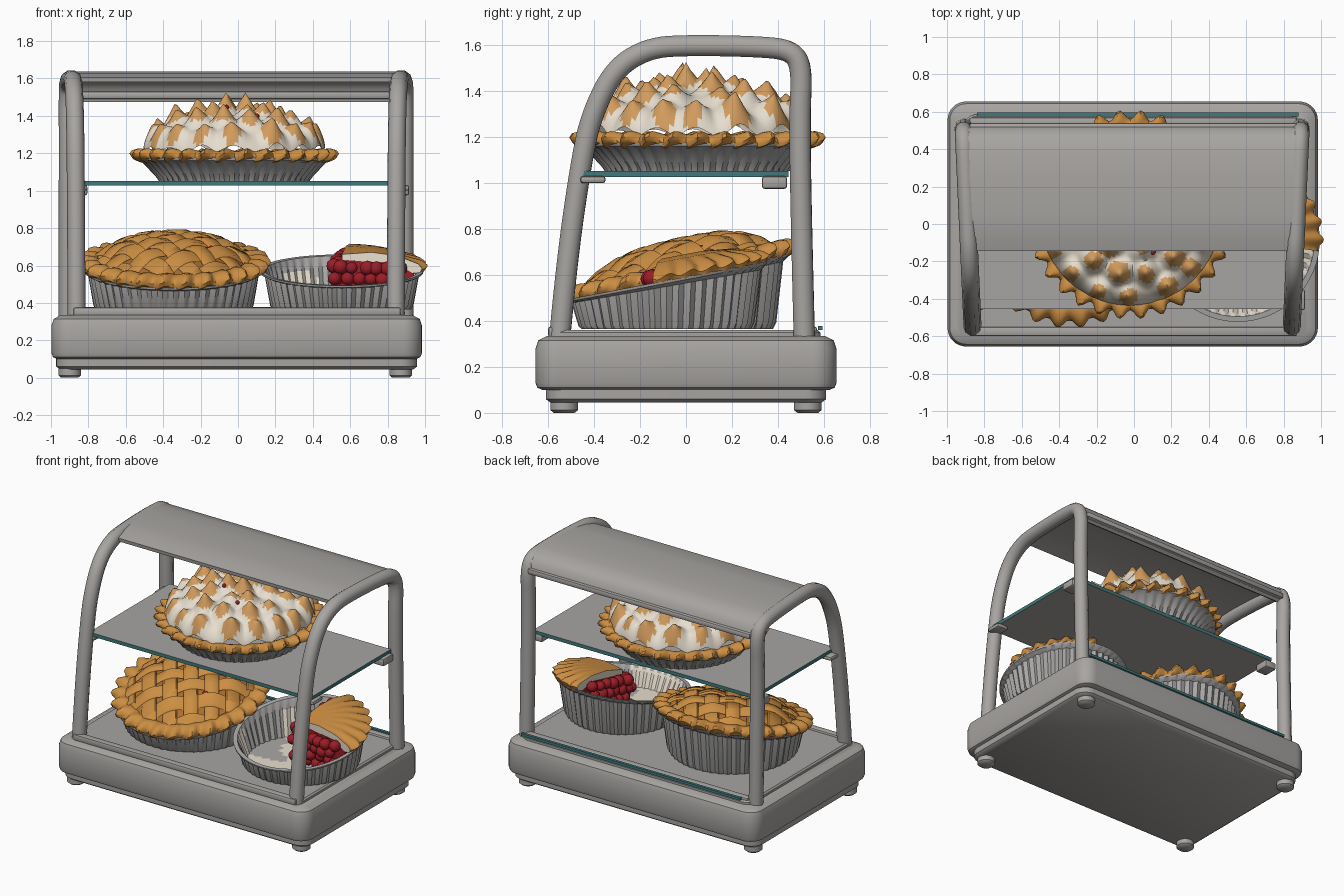
import bpy, bmesh, math, random
from mathutils import Vector, Matrix

random.seed(4)
if "Cube" in bpy.data.objects:
    bpy.data.objects.remove(bpy.data.objects["Cube"])


def material(name, r, g, b):
    m = bpy.data.materials.new(name)
    m.use_nodes = True
    m.diffuse_color = (r, g, b, 1)
    bsdf = m.node_tree.nodes["Principled BSDF"]
    bsdf.inputs["Base Color"].default_value = (r, g, b, 1)
    bsdf.inputs["Roughness"].default_value = 0.6
    return m


METAL = material("grey metal", 0.39, 0.375, 0.36)
FOIL = material("foil tin", 0.40, 0.39, 0.385)
GLASS = material("teal glass edge", 0.05, 0.19, 0.2)
CRUST = material("golden crust", 0.6, 0.27, 0.055)
DARK = material("baked filling", 0.4, 0.15, 0.03)
TOAST = material("toasted meringue", 0.64, 0.33, 0.11)
CREAM = material("cream", 0.8, 0.73, 0.62)
RED = material("cherry red", 0.33, 0.012, 0.02)


def finish(name, bm, mats, angle=40, rule=None):
    bmesh.ops.remove_doubles(bm, verts=bm.verts, dist=0.0005)
    bmesh.ops.recalc_face_normals(bm, faces=bm.faces)
    if rule:
        for f in bm.faces:
            f.material_index = rule(f)
    me = bpy.data.meshes.new(name)
    bm.to_mesh(me)
    bm.free()
    for m in mats:
        me.materials.append(m)
    ob = bpy.data.objects.new(name, me)
    bpy.context.collection.objects.link(ob)
    for o in bpy.context.selected_objects:
        o.select_set(False)
    ob.select_set(True)
    bpy.context.view_layer.objects.active = ob
    bpy.ops.object.shade_smooth_by_angle(angle=math.radians(angle))
    return ob


def skin(bm, rows, wrap_rows=False, wrap_cols=False, caps=False):
    """Join rows of points with quads."""
    vs = [[bm.verts.new(p) for p in row] for row in rows]
    n, m = len(vs), len(vs[0])
    for i in range(n if wrap_rows else n - 1):
        for j in range(m if wrap_cols else m - 1):
            a, b = vs[i], vs[(i + 1) % n]
            k = (j + 1) % m
            bm.faces.new((a[j], a[k], b[k], b[j]))
    if caps:
        bm.faces.new(vs[0])
        bm.faces.new(vs[-1])


def tilt(x, y, z, slope):
    return z + slope * y * min(1, z / 0.2)


def lathe(name, mats, centre, prof, flutes=0, lift=0, slope=0, arc=(0, 360),
          seg=192, closed=False, rule=None):
    """Revolve (radius, height, flute depth) points; heights may lean towards the back."""
    full = arc[1] - arc[0] == 360
    rows = []
    for i in range(seg if full else seg + 1):
        a = math.radians(arc[0] + (arc[1] - arc[0]) * i / seg)
        row = []
        for r, z, amp in prof:
            r2 = r + amp * math.cos(flutes * a)
            x, y = r2 * math.cos(a), r2 * math.sin(a)
            z2 = z + lift * amp * math.sin(flutes * a + 0.8)
            row.append(Vector((x, y, tilt(x, y, z2, slope))) + Vector(centre))
        rows.append(row)
    bm = bmesh.new()
    skin(bm, rows, wrap_rows=full, wrap_cols=closed, caps=closed and not full)
    return finish(name, bm, mats, rule=rule)


def slab(name, mat, hx, hy, radius, layers, centre=(0, 0)):
    """Rounded rectangle stacked through (inset, height) layers."""
    rows = []
    for inset, z in layers:
        row = []
        for k, (sx, sy) in enumerate(((1, 1), (-1, 1), (-1, -1), (1, -1))):
            for s in range(9):
                a = math.pi / 2 * (k + s / 8)
                r = radius - inset
                row.append((centre[0] + sx * (hx - radius) + r * math.cos(a),
                            centre[1] + sy * (hy - radius) + r * math.sin(a), z))
        rows.append(row)
    bm = bmesh.new()
    skin(bm, rows, wrap_cols=True, caps=True)
    return finish(name, bm, [mat])


def box(name, mats, lo, hi, bevel=0, rule=None):
    bm = bmesh.new()
    lo, hi = Vector(lo), Vector(hi)
    bmesh.ops.create_cube(bm, size=1, matrix=Matrix.Translation((lo + hi) / 2) @ Matrix.Diagonal((*(hi - lo), 1)))
    if bevel:
        bmesh.ops.bevel(bm, geom=bm.edges[:], offset=bevel, segments=2, affect='EDGES', profile=0.5)
    return finish(name, bm, mats, rule=rule)


def balls(name, mat, spots, radius):
    bm = bmesh.new()
    for p in spots:
        bmesh.ops.create_icosphere(bm, subdivisions=2, radius=radius * random.uniform(0.85, 1.1), matrix=Matrix.Translation(p))
    return finish(name, bm, [mat], 80)


# Base, plinth, floor and feet
slab("base", METAL, 0.99, 0.655, 0.1, [(0.03, 0.1), (0.008, 0.11), (0, 0.13), (0, 0.28), (0.012, 0.315), (0.05, 0.335)], (-0.007, 0))
slab("plinth", METAL, 0.965, 0.61, 0.09, [(0.02, 0.045), (0, 0.06), (0, 0.11)], (-0.007, 0))
slab("floor", METAL, 0.9, 0.59, 0.06, [(0, 0.32), (0, 0.35), (0.01, 0.36)], (-0.007, -0.005))
for x in (-0.9, 0.87):
    for y in (-0.53, 0.53):
        lathe("foot", [METAL], (x, y, 0), [(0, 0, 0), (0.045, 0, 0), (0.06, 0.012, 0), (0.06, 0.05, 0), (0, 0.06, 0)], seg=24)
for name, y in (("front_sill", -0.575), ("rear_sill", 0.545)):
    box(name, [METAL], (-0.88, y - 0.025, 0.33), (0.87, y + 0.025, 0.375), 0.01)
box("rear_track_glass", [GLASS], (-0.84, 0.575, 0.36), (0.88, 0.595, 0.378))

# Curved side frames
path = [(-0.55, 0.32), (-0.52, 0.65), (-0.455, 1.1), (-0.41, 1.3), (-0.31, 1.5), (-0.16, 1.59), (0.02, 1.6),
        (0.3, 1.595), (0.46, 1.58), (0.505, 1.5), (0.495, 1.3), (0.5, 0.9), (0.515, 0.32)]
for side in (-1, 1):
    cu = bpy.data.curves.new("frame_path", 'CURVE')
    cu.dimensions = '3D'
    cu.bevel_depth = 0.048
    cu.bevel_resolution = 3
    cu.use_fill_caps = True
    sp = cu.splines.new('NURBS')
    sp.points.add(len(path) - 1)
    for p, (y, z) in zip(sp.points, path):
        p.co = (side * (0.878 + 0.045 * y) - 0.01, y, z, 1)
    sp.order_u, sp.resolution_u, sp.use_endpoint_u = 3, 6, True
    tmp = bpy.data.objects.new("frame_path", cu)
    bpy.context.collection.objects.link(tmp)
    bpy.context.view_layer.update()
    me = bpy.data.meshes.new_from_object(tmp.evaluated_get(bpy.context.evaluated_depsgraph_get()))
    bm = bmesh.new()
    bm.from_mesh(me)
    bpy.data.objects.remove(tmp)
    finish("left_frame" if side > 0 else "right_frame", bm, [METAL])

# Roof sheet and rear rail
roof = [(-0.145, 1.605), (-0.06, 1.628), (0.05, 1.638), (0.25, 1.637), (0.38, 1.628), (0.46, 1.61), (0.51, 1.57), (0.525, 1.5)]
loop = roof + [(y * 0.95 - 0.004, z - 0.025) for y, z in reversed(roof)]
bm = bmesh.new()
skin(bm, [[(x, y, z) for y, z in loop] for x in (-0.91, 0.89)], wrap_cols=True, caps=True)
finish("roof", bm, [METAL])
box("rear_top_rail", [METAL], (-0.88, 0.46, 1.49), (0.87, 0.54, 1.53), 0.012)

# Glass shelf and its brackets
box("glass_shelf", [METAL, GLASS], (-0.85, -0.455, 1.027), (0.89, 0.445, 1.052), rule=lambda f: int(abs(f.normal.z) < 0.5))
for x in (-0.85, 0.87):
    for y, z in ((-0.4, 1.0), (0.39, 0.975)):
        box("shelf_bracket", [METAL], (x - 0.045, y - 0.06, z), (x + 0.045, y + 0.05, 1.03), 0.012)


def tin(name, centre, rb, rt, h, slope, rule=None):
    inner = [(rt - 0.015 - (rt - rb) * t, h - (h - 0.015) * t, 0.006) for t in (0.1, 0.25, 0.4, 0.55, 0.7, 0.85, 1)]
    floor = [(rb * t, 0.015, 0) for t in (0.85, 0.7, 0.55, 0.4, 0.25, 0.12, 0)]
    prof = [(0, 0, 0), (rb, 0, 0.004), (rb + 0.01, 0.02, 0.008), (rt - 0.015, h - 0.02, 0.008),
            (rt + 0.015, h - 0.006, 0), (rt + 0.018, h + 0.006, 0), (rt - 0.01, h + 0.004, 0)]
    return lathe(name, [FOIL, CREAM], centre, prof + inner + floor, flutes=48, slope=slope, rule=rule)


def crust_ring(name, centre, r, z, w, h, flutes, amp, slope):
    prof = [(r + w * math.cos(t * math.pi / 5), z + h * math.sin(t * math.pi / 5), amp * (1 + math.cos(t * math.pi / 5)) / 2)
            for t in range(10)]
    lathe(name, [CRUST], centre, prof, flutes=flutes, lift=0.6, slope=slope, closed=True)


# Meringue pie on the shelf
mc = Vector((-0.02, 0.05, 1.053))
tin("meringue_tin", mc, 0.4, 0.495, 0.115, 0)
crust_ring("meringue_crust", mc, 0.49, 0.135, 0.045, 0.03, 30, 0.025, 0)
peaks = []
for count, rad in ((16, 0.44), (12, 0.32), (8, 0.2), (4, 0.08)):
    for i in range(count):
        a = 2 * math.pi * (i + random.uniform(-0.2, 0.2)) / count + rad * 9
        peaks.append((rad * math.cos(a), rad * math.sin(a), random.uniform(0.07, 0.125)))


def bump(x, y):
    return max(h * max(0, 1 - math.hypot(x - px, y - py) / 0.095) ** 1.4 for px, py, h in peaks)


rows = []
for i in range(144):
    a = 2 * math.pi * i / 144
    row = []
    for j in range(37):
        r = 0.485 * math.sin(math.pi / 2 * j / 36) ** 0.9
        x, y = r * math.cos(a), r * math.sin(a)
        z = 0.14 + 0.215 * math.sqrt(max(0, 1 - (r / 0.486) ** 2)) + bump(x, y)
        row.append(mc + Vector((x, y, z + 0.008 * math.sin(31 * x) * math.cos(27 * y))))
    rows.append(row)
bm = bmesh.new()
skin(bm, rows, wrap_rows=True)


def toasted(f):
    p = f.calc_center_median() - mc
    return int(bump(p.x, p.y) + 0.016 * math.sin(17 * p.x + 3) * math.sin(19 * p.y) > 0.033)


finish("meringue", bm, [CREAM, TOAST], 60, toasted)
balls("meringue_berries", RED, [mc + Vector((x, y, 0.37 + bump(x, y) - 0.9 * (x * x + y * y)))
                                for x, y in ((-0.04, -0.12), (0.12, -0.2), (-0.28, 0.1), (0.2, 0.15), (0.02, 0.28))], 0.016)

# Lattice pie
lc, lean = Vector((-0.345, -0.035, 0.365)), 0.22
tin("lattice_tin", lc, 0.41, 0.465, 0.215, lean)
crust_ring("lattice_crust", lc, 0.44, 0.245, 0.06, 0.04, 26, 0.022, lean)


def dome(r):
    return 0.22 + 0.14 * (1 - (r / 0.45) ** 3)


lathe("lattice_filling", [DARK], lc, [(r, dome(r), 0) for r in (0, 0.1, 0.2, 0.3, 0.38, 0.44)], slope=lean, seg=64)
bm = bmesh.new()
step = 0.135
for way in (0, 1):
    for k in range(-3, 4):
        half = math.sqrt(max(0.01, 0.43 ** 2 - (k * step) ** 2))
        rows = []
        for s in range(41):
            t = half * (s / 20 - 1)
            row = []
            for q in (-1, -0.8, 0.8, 1):
                o = k * step + q * 0.047
                u, v = (t, o) if way else (o, t)
                x, y = 0.82 * u - 0.57 * v, 0.57 * u + 0.82 * v
                z = dome(min(0.45, math.hypot(x, y))) + 0.014 * (1 - (abs(q) > 0.9))
                z += 0.012 + 0.012 * math.cos(math.pi * (t / step + k + way))
                row.append(lc + Vector((x, y, tilt(x, y, z, lean))))
            rows.append(row)
        skin(bm, rows)
finish("lattice_strips", bm, [CRUST], 60)
spots = [(x, y) for x, y in ((0.07, -0.3), (-0.12, -0.24), (0.2, -0.12), (-0.25, 0.05), (0.05, 0.1), (0.28, 0.1))]
balls("lattice_cherries", RED, [lc + Vector((x, y, tilt(x, y, dome(math.hypot(x, y)) + 0.004, lean))) for x, y in spots], 0.022)

# Mostly eaten cherry pie: smeared tin, remaining wedge, crust lid and cherries
cc, lean = Vector((0.555, -0.085, 0.365)), 0.19


def smeared(f):
    p = f.calc_center_median() - cc
    inside = f.normal.z > 0.05 and 0.01 < p.z < 0.19 and math.hypot(p.x, p.y) < 0.405
    return int(inside and math.sin(11 * p.x + 2) + math.sin(13 * p.y + 7 * p.x) + 0.5 * math.sin(29 * p.y) > -0.35)


tin("cherry_tin", cc, 0.365, 0.42, 0.205, lean, smeared)
arc = (-8, 82)
lathe("cherry_filling", [RED], cc, [(0.02, 0.02, 0), (0.34, 0.02, 0), (0.39, 0.2, 0), (0.3, 0.25, 0), (0.02, 0.265, 0)],
      slope=lean, arc=arc, seg=32, closed=True)
lathe("cherry_crust", [CRUST, CREAM], cc,
      [(0.005, 0.26, 0), (0.28, 0.255, 0), (0.38, 0.205, 0), (0.43, 0.205, 0.012), (0.445, 0.23, 0.015), (0.42, 0.255, 0.01),
       (0.3, 0.295, 0), (0.16, 0.31, 0), (0.005, 0.295, 0)],
      flutes=28, lift=0.6, slope=lean, arc=arc, seg=64, closed=True, rule=lambda f: int(len(f.verts) > 4))
spots = []
for ang, push in ((arc[0], -0.02), (arc[1], 0.02)):
    a = math.radians(ang)
    for r in range(6):
        for h in range(4):
            rr = r * 0.062 + 0.03 * (h % 2) - 0.01
            x = rr * math.cos(a) - push * math.sin(a) + random.uniform(-0.012, 0.012)
            y = rr * math.sin(a) + push * math.cos(a) + random.uniform(-0.012, 0.012)
            spots.append(cc + Vector((x - 0.015, y - 0.01, tilt(x, y, 0.05 + h * 0.06, lean))))
balls("cherries", RED, spots, 0.038)
